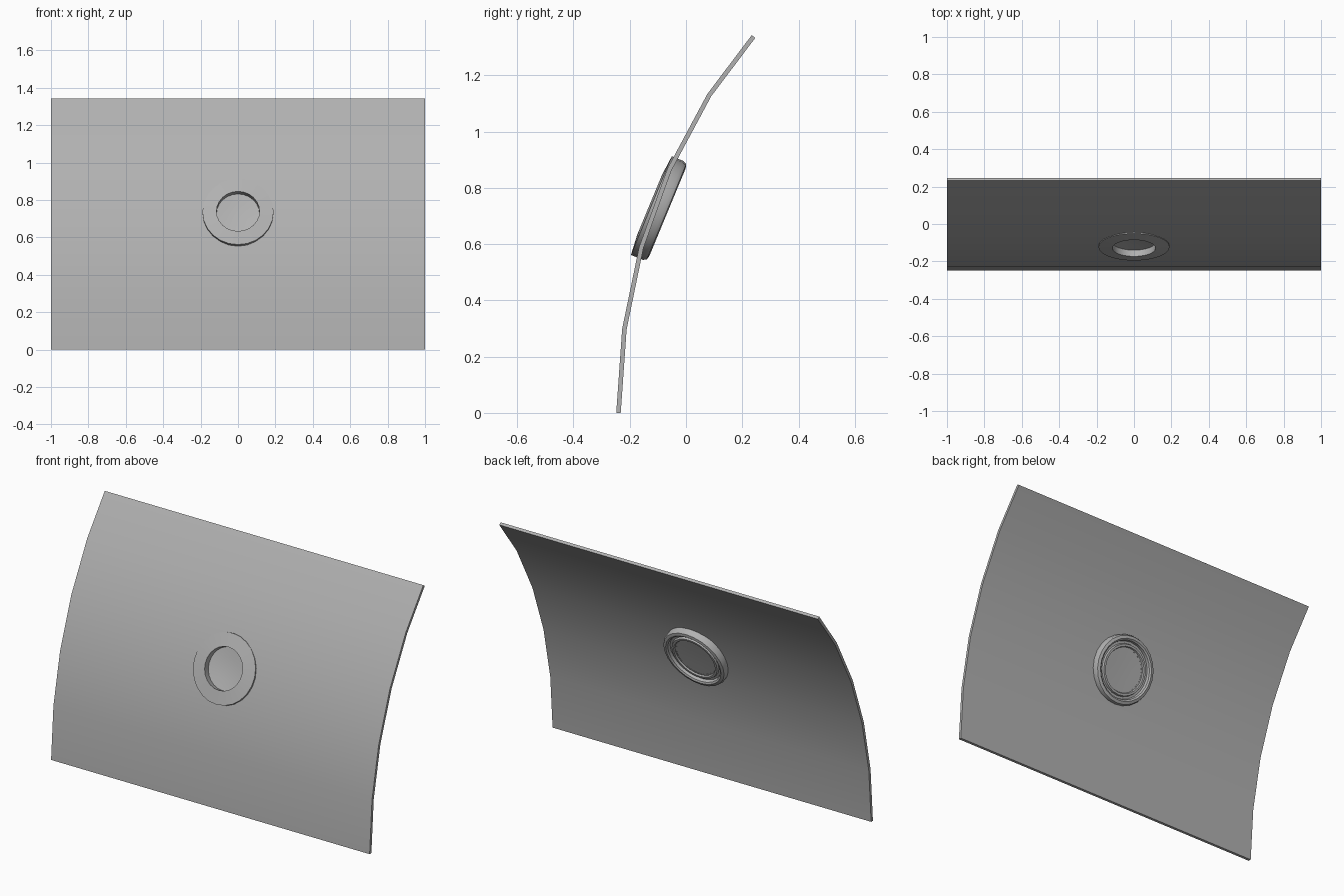
import bpy, bmesh
from math import radians, sin, cos, pi
from mathutils import Vector, Matrix

if "Cube" in bpy.data.objects:
    bpy.data.objects.remove(bpy.data.objects["Cube"])

SIDES = 24
# porthole frame: local +z points into the hull
TILT = radians(22.5)
AXIS = Vector((0, cos(TILT), -sin(TILT)))
UP = Vector((0, sin(TILT), cos(TILT)))
FRAME = Matrix((UP.cross(AXIS), UP, AXIS)).transposed().to_4x4()
FRAME.translation = Vector((0, -0.123, 0.737))

# one dark grey paint for every part
paint = bpy.data.materials.new("dark_grey")
paint.diffuse_color = (0.44, 0.44, 0.44, 1)
paint.use_nodes = True
paint.node_tree.nodes["Principled BSDF"].inputs["Base Color"].default_value = paint.diffuse_color


def finish(name, bm, angle=30):
    bmesh.ops.recalc_face_normals(bm, faces=bm.faces[:])
    me = bpy.data.meshes.new(name)
    bm.to_mesh(me)
    bm.free()
    me.materials.append(paint)
    ob = bpy.data.objects.new(name, me)
    bpy.context.collection.objects.link(ob)
    bpy.ops.object.select_all(action='DESELECT')
    bpy.context.view_layer.objects.active = ob
    ob.select_set(True)
    bpy.ops.object.shade_smooth_by_angle(angle=radians(angle))
    return ob


def lathe(name, profile, closed):
    """Revolve (radius, depth) points around the porthole axis."""
    bm = bmesh.new()
    rings = []
    for r, d in profile:
        n = SIDES if r > 0 else 1
        rings.append([bm.verts.new((r * cos(2 * pi * i / SIDES), r * sin(2 * pi * i / SIDES), d))
                      for i in range(n)])
    pairs = list(zip(rings, rings[1:]))
    if closed:
        pairs.append((rings[-1], rings[0]))
    for a, b in pairs:
        for i in range(SIDES):
            j = (i + 1) % SIDES
            quad = [a[i % len(a)], a[j % len(a)], b[j % len(b)], b[i % len(b)]]
            bm.faces.new(list(dict.fromkeys(quad)))
    bm.transform(FRAME)
    return finish(name, bm)


# curved hull plate: centre line in (y, z), thickened and extruded along x
line = [Vector(p) for p in ((-.240, 0), (-.219, .298), (-.159, .588),
                            (-.059, .865), (.083, 1.13), (.240, 1.338))]
half = 0.008
normals = []
for i in range(len(line)):
    t = (line[min(i + 1, len(line) - 1)] - line[max(i - 1, 0)]).normalized()
    normals.append(Vector((-t.y, t.x)))
front = [p + n * half for p, n in zip(line, normals)]
back = [p - n * half for p, n in zip(line, normals)]
front[0].y = back[0].y = 0
bm = bmesh.new()
columns = [[[bm.verts.new((x, p.x, p.y)) for p in s] for s in (front, back)]
           for x in (-1, -.25, .25, 1)]
for L, R in zip(columns, columns[1:]):
    for k in (0, 1):
        for i in range(len(line) - 1):
            bm.faces.new((L[k][i], R[k][i], R[k][i + 1], L[k][i + 1]))
    for i in (0, -1):
        bm.faces.new((L[0][i], R[0][i], R[1][i], L[1][i]))
for e in (columns[0], columns[-1]):
    for i in range(len(line) - 1):
        bm.faces.new((e[0][i], e[0][i + 1], e[1][i + 1], e[1][i]))
plate = finish("hull_plate", bm)

# hole through the plate, hidden under the porthole ring
cutter = lathe("hole_cutter", [(0, -.15), (.125, -.15), (.125, .2), (0, .2)], False)
cutter.hide_render = True
mod = plate.modifiers.new("hole", 'BOOLEAN')
mod.object = cutter
mod.operation = 'DIFFERENCE'
mod.solver = 'EXACT'
bpy.context.view_layer.objects.active = plate
bpy.ops.object.modifier_apply(modifier=mod.name)
bpy.data.objects.remove(cutter)


# even shading around the hole: normals follow the curve, not the cut faces
def curve_normal(z):
    i = 0
    while i < len(line) - 2 and z > line[i + 1].y:
        i += 1
    f = min(max((z - line[i].y) / (line[i + 1].y - line[i].y), 0), 1)
    n = normals[i].lerp(normals[i + 1], f)
    return Vector((0, n.x, n.y)).normalized()


me = plate.data
custom = [None] * len(me.loops)
for poly in me.polygons:
    for li in poly.loop_indices:
        n = curve_normal(me.vertices[me.loops[li].vertex_index].co.z)
        d = n.dot(poly.normal)
        custom[li] = n * (1 if d > 0 else -1) if abs(d) > .8 else poly.normal.copy()
me.normals_split_custom_set(custom)

# porthole ring: coned front flange, rounded back rim and inner retaining ring
lathe("porthole_ring", [(.115, -.007), (.19, 0), (.19, .045), (.184, .058), (.168, .062),
                        (.159, .056), (.155, .040), (.142, .040), (.138, .052),
                        (.126, .052), (.122, .044), (.115, .044)], True)

# window glass, slightly hollow on both faces
lathe("window_glass", [(0, .038), (.06, .036), (.117, .029), (.117, .043),
                       (.06, .0415), (0, .041)], False)
